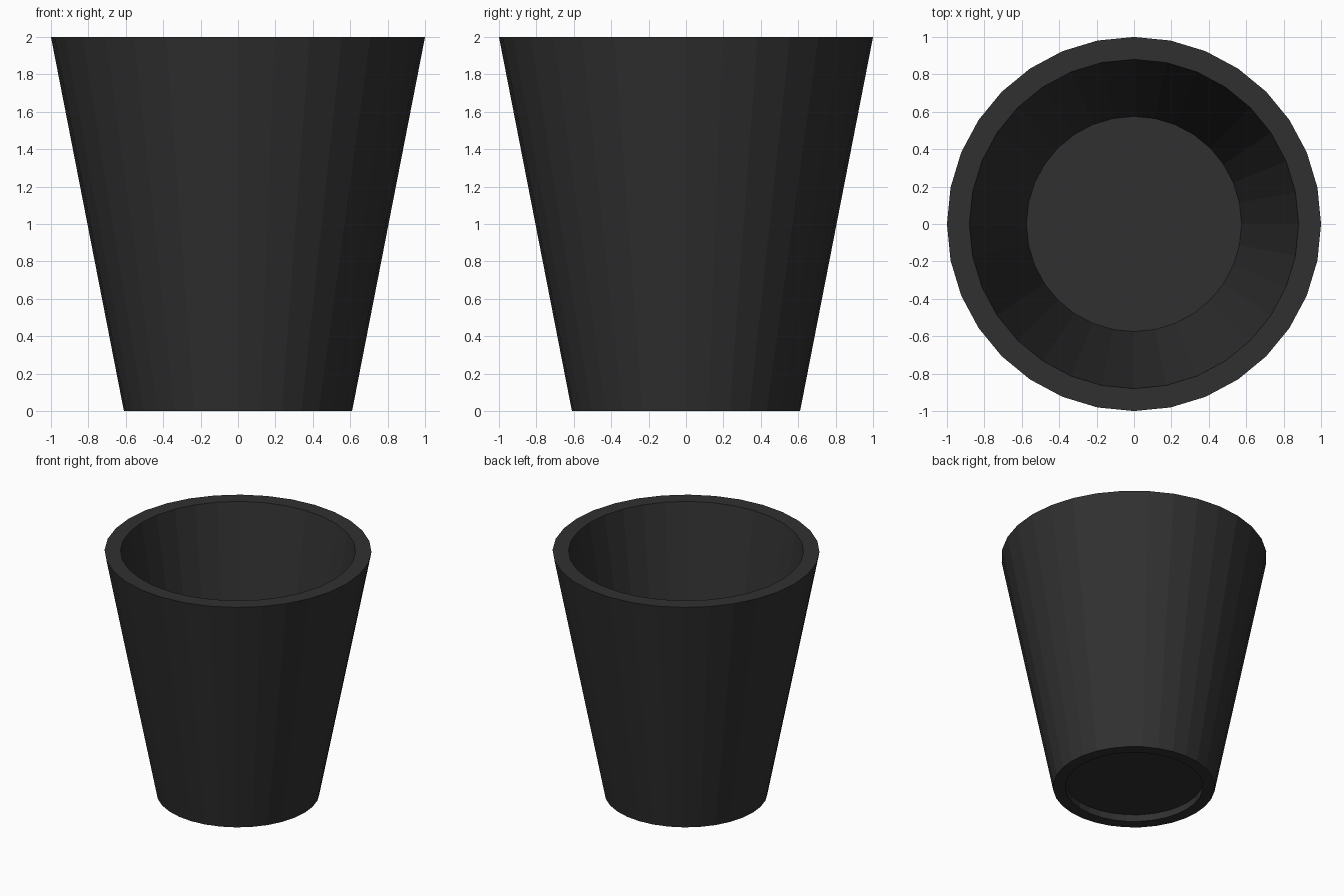
import bpy, bmesh
from math import cos, sin, tau

if "Cube" in bpy.data.objects:
    bpy.data.objects.remove(bpy.data.objects["Cube"])

SIDES = 32

# Pot profile (radius, height): recess ceiling, foot, outer wall, rim, inner wall, floor
profile = [(0.525, 0.06), (0.52, 0.0), (0.61, 0.0),
           (1.0, 2.0), (0.88, 2.0), (0.575, 0.24)]

bm = bmesh.new()
rings = [[bm.verts.new((r * cos(tau * i / SIDES), r * sin(tau * i / SIDES), z))
          for i in range(SIDES)] for r, z in profile]

# Walls between neighbouring rings
for low, high in zip(rings, rings[1:]):
    for i in range(SIDES):
        j = (i + 1) % SIDES
        bm.faces.new((low[i], low[j], high[j], high[i]))

# Recess ceiling underneath and floor inside
bm.faces.new(rings[0][::-1])
bm.faces.new(rings[-1])
bmesh.ops.recalc_face_normals(bm, faces=bm.faces)

mesh = bpy.data.meshes.new("plant_pot")
bm.to_mesh(mesh)
bm.free()
pot = bpy.data.objects.new("plant_pot", mesh)
bpy.context.collection.objects.link(pot)

# Dark charcoal finish
charcoal = bpy.data.materials.new("charcoal")
charcoal.diffuse_color = (0.03, 0.03, 0.03, 1)
charcoal.use_nodes = True
charcoal.node_tree.nodes["Principled BSDF"].inputs["Base Color"].default_value = charcoal.diffuse_color
mesh.materials.append(charcoal)
